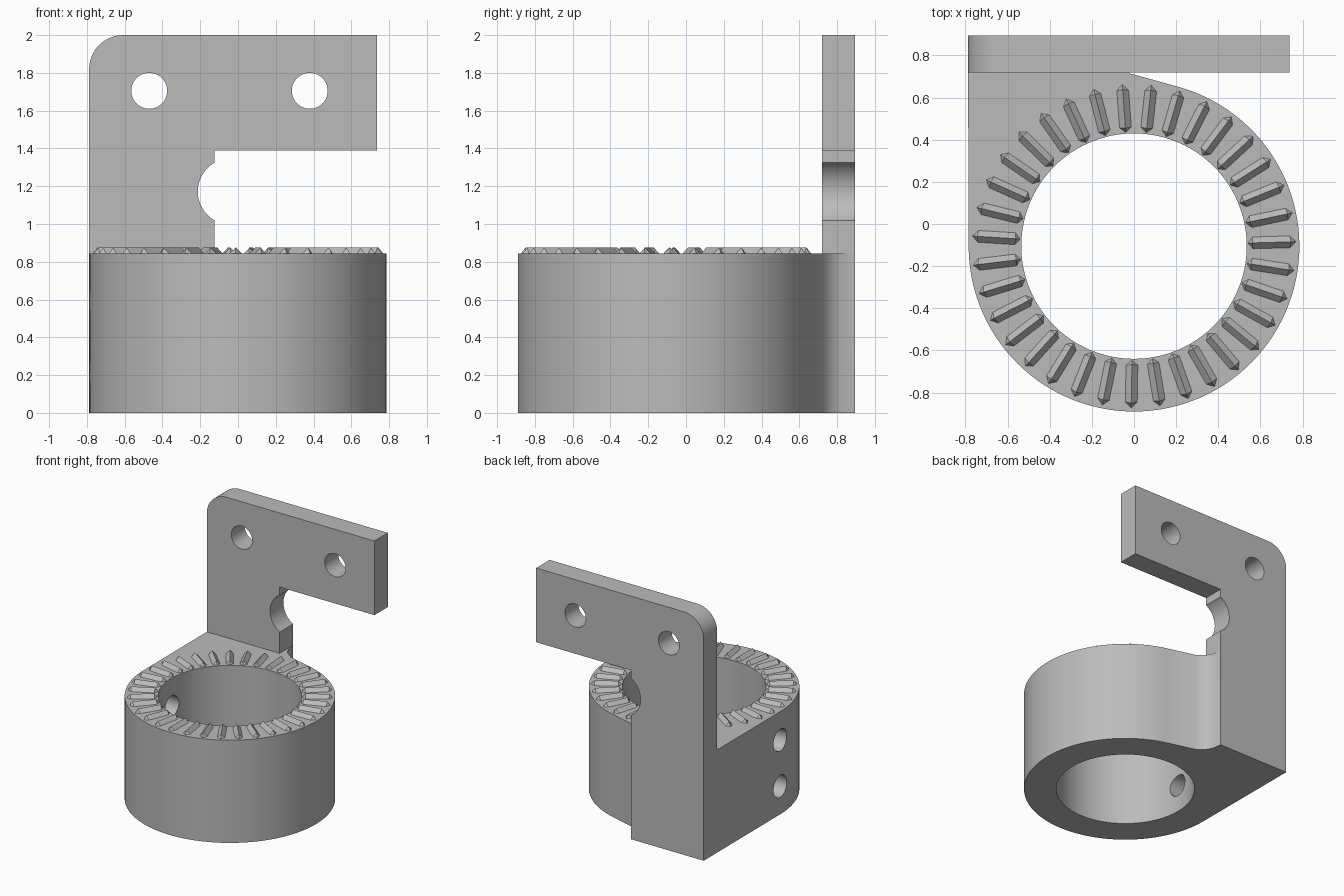
import bpy, bmesh, math
from mathutils import Matrix, Vector

old = bpy.data.objects.get("Cube")
if old:
    bpy.data.objects.remove(old)

grey = bpy.data.materials.new("plain grey")
grey.use_nodes = True
colour = (0.5, 0.5, 0.5, 1)
grey.diffuse_color = colour
grey.node_tree.nodes["Principled BSDF"].inputs["Base Color"].default_value = colour

CENTRE = Vector((0, -0.105, 0))
R_OUT, R_IN = 0.785, 0.535
TOP = 0.845
LEFT, LIP = -0.788, -0.125
PLATE_FRONT, PLATE_BACK = 0.72, 0.895


def arc(cx, cy, r, start, end, n):
    """Points along a circular arc, angles in degrees."""
    angles = [math.radians(start + (end - start) * i / n) for i in range(n + 1)]
    return [(cx + r * math.cos(a), cy + r * math.sin(a)) for a in angles]


def prism(name, outline, to3d, depth):
    """Extrude a 2D outline, placed by to3d, along the vector depth."""
    bm = bmesh.new()
    face = bm.faces.new([bm.verts.new(to3d(*p)) for p in outline])
    ext = bmesh.ops.extrude_face_region(bm, geom=[face])["geom"]
    bmesh.ops.translate(bm, vec=depth, verts=[v for v in ext if isinstance(v, bmesh.types.BMVert)])
    bmesh.ops.recalc_face_normals(bm, faces=bm.faces)
    return add_object(name, bm)


def add_object(name, bm):
    mesh = bpy.data.meshes.new(name)
    bm.to_mesh(mesh)
    bm.free()
    mesh.materials.append(grey)
    obj = bpy.data.objects.new(name, mesh)
    bpy.context.collection.objects.link(obj)
    return obj


def combine(target, other, operation):
    """Apply a boolean and remove the second solid."""
    bpy.context.view_layer.objects.active = target
    mod = target.modifiers.new(operation, 'BOOLEAN')
    mod.operation, mod.solver, mod.object = operation, 'EXACT', other
    bpy.ops.object.modifier_apply(modifier=mod.name)
    bpy.data.objects.remove(other)


def drill(target, location, radius, depth, axis):
    bm = bmesh.new()
    turn = Matrix.Rotation(math.pi / 2, 4, axis) if axis != 'Z' else Matrix()
    bmesh.ops.create_cone(bm, cap_ends=True, segments=96 if axis == 'Z' else 40,
                          radius1=radius, radius2=radius, depth=depth,
                          matrix=Matrix.Translation(location) @ turn)
    combine(target, add_object("cutter", bm), 'DIFFERENCE')


# Collar body: round outside, blending into a square block at the back corner
body = arc(CENTRE.x, CENTRE.y, R_OUT, 180, 433, 84)
body += [(-0.02, 0.715), (-0.085, 0.765), (-0.115, 0.82), (LIP, PLATE_BACK), (LEFT, PLATE_BACK)]
bracket = prism("collar_bracket", body, lambda x, y: (x, y, 0), (0, 0, TOP))

# Upright plate with rounded corner and a scooped notch
plate = [(LEFT, 0.4), (LIP, 0.4)]
plate += arc(-0.037, 1.172, 0.176, 240, 120, 20)
plate += [(LIP, 1.39), (0.737, 1.39), (0.737, 2.0)]
plate += arc(LEFT + 0.18, 1.82, 0.18, 90, 180, 16)
upright = prism("upright_plate", plate, lambda x, z: (x, PLATE_FRONT, z),
                (0, PLATE_BACK - PLATE_FRONT, 0))
combine(bracket, upright, 'UNION')

# Main bore, plate screw holes and side screw holes
drill(bracket, CENTRE + Vector((0, 0, 0.4)), R_IN, 2, 'Z')
for x in (-0.47, 0.38):
    drill(bracket, (x, 0.8, 1.705), 0.095, 0.6, 'X')
for z in (0.23, 0.61):
    drill(bracket, (-0.65, CENTRE.y, z), 0.09, 0.6, 'Y')

# Radial locking teeth: small ridges with pointed ends
TEETH = 35
bm = bmesh.new()
base = [(0.54, 0), (0.565, -0.03), (0.74, -0.03), (0.77, 0), (0.74, 0.03), (0.565, 0.03)]
for i in range(TEETH):
    place = Matrix.Translation(CENTRE) @ Matrix.Rotation(math.radians(269) + math.tau * i / TEETH, 4, 'Z')
    low = [bm.verts.new(place @ Vector((x, y, TOP - 0.002))) for x, y in base]
    inner, outer = [bm.verts.new(place @ Vector((x, 0, 0.875))) for x in (0.562, 0.745)]
    bm.faces.new(low[::-1])
    bm.faces.new((low[1], low[2], outer, inner))
    bm.faces.new((low[4], low[5], inner, outer))
    for a, b, peak in ((0, 1, inner), (5, 0, inner), (2, 3, outer), (3, 4, outer)):
        bm.faces.new((low[a], low[b], peak))
bmesh.ops.recalc_face_normals(bm, faces=bm.faces)
add_object("locking_teeth", bm)

# Smooth the curved walls, keep corners crisp
bpy.ops.object.select_all(action='DESELECT')
bracket.select_set(True)
bpy.context.view_layer.objects.active = bracket
bpy.ops.object.shade_smooth_by_angle(angle=math.radians(30))
